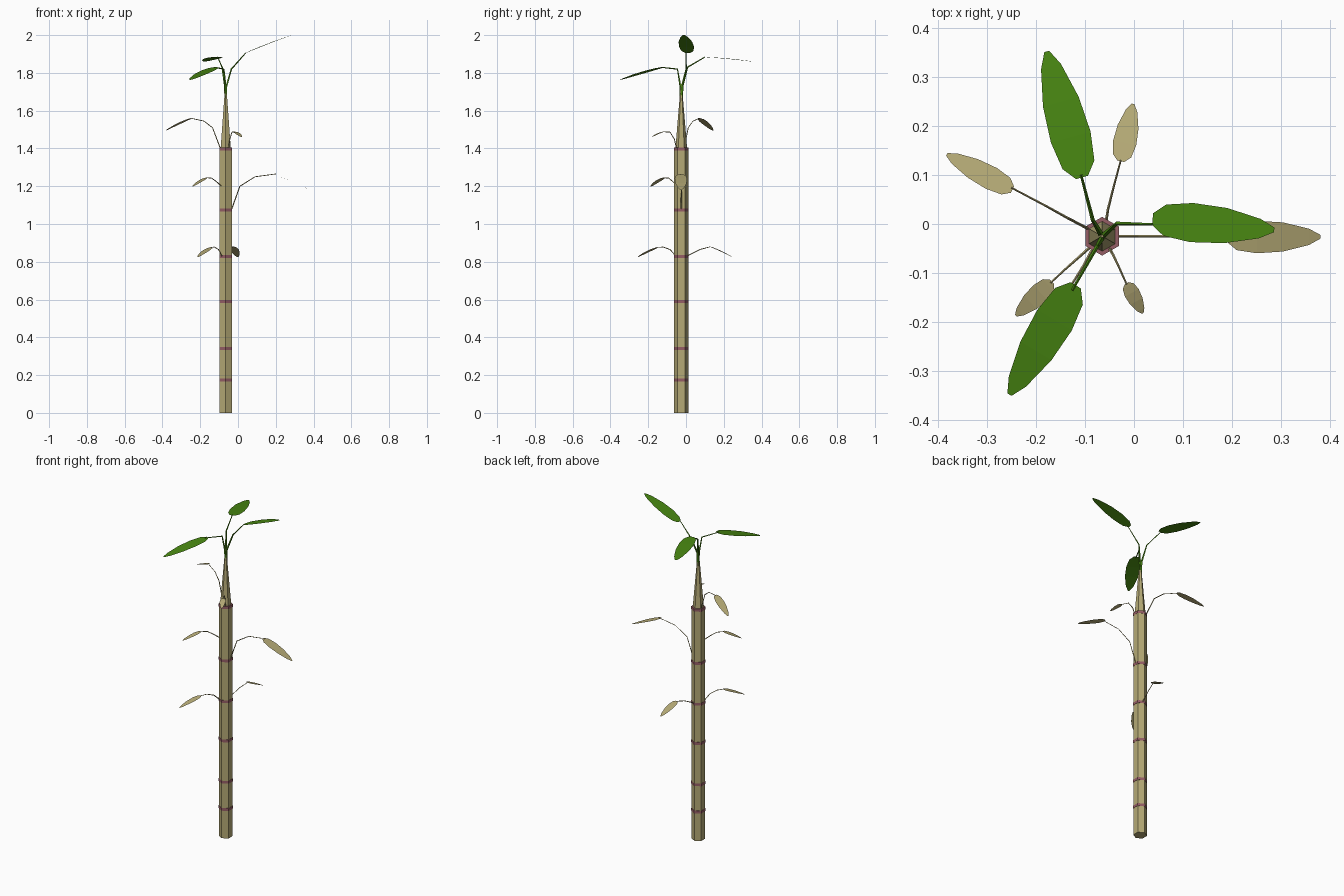
import bpy, bmesh, math
from mathutils import Vector

CX, CY = -0.065, -0.025


def material(name, rgb):
    m = bpy.data.materials.new(name)
    m.diffuse_color = (*rgb, 1)
    return m


STRAW = material("straw", (0.46, 0.40, 0.18))
RING = material("ring", (0.30, 0.11, 0.13))
GREEN = material("green", (0.065, 0.24, 0.006))


def add_mesh(name, bm, mat):
    me = bpy.data.meshes.new(name)
    bm.to_mesh(me)
    bm.free()
    me.materials.append(mat)
    ob = bpy.data.objects.new(name, me)
    bpy.context.collection.objects.link(ob)
    return ob


def hex_prism(name, z0, z1, r0, r1, mat):
    bpy.ops.mesh.primitive_cone_add(vertices=6, radius1=r0, radius2=r1, depth=z1 - z0,
                                    location=(CX, CY, (z0 + z1) / 2))
    ob = bpy.context.object
    ob.name = name
    ob.data.materials.append(mat)


def petiole(name, pts, r0, r1, mat):
    # thin tapered four-sided stem along a polyline
    bm = bmesh.new()
    pts = [Vector(p) for p in pts]
    rings = []
    for i, p in enumerate(pts):
        d = (pts[min(i + 1, len(pts) - 1)] - pts[max(i - 1, 0)]).normalized()
        side = d.cross(Vector((0, 0, 1))).normalized()
        up = side.cross(d)
        r = r0 + (r1 - r0) * i / (len(pts) - 1)
        rings.append([bm.verts.new(p + (side * math.cos(a) + up * math.sin(a)) * r)
                      for a in (k * math.pi / 2 for k in range(4))])
    for a, b in zip(rings, rings[1:]):
        for k in range(4):
            bm.faces.new((a[k], a[(k + 1) % 4], b[(k + 1) % 4], b[k]))
    bm.faces.new(rings[0])
    bm.faces.new(rings[-1])
    bmesh.ops.recalc_face_normals(bm, faces=bm.faces)
    add_mesh(name, bm, mat)


PROFILE = [(0, 0.3), (0.1, 0.8), (0.32, 1), (0.6, 0.9), (0.88, 0.5), (1, 0.12)]


def blade(name, base, tip, half, mat):
    # flat leaf blade with a blunt base and rounded tip
    bm = bmesh.new()
    base, tip = Vector(base), Vector(tip)
    side = (tip - base).cross(Vector((0, 0, 1))).normalized() * half
    rows = []
    for t, w in PROFILE:
        c = base.lerp(tip, t) + Vector((0, 0, 0.012 * t * (1 - t)))
        rows.append((bm.verts.new(c + side * w), bm.verts.new(c - side * w)))
    for a, b in zip(rows, rows[1:]):
        bm.faces.new((a[0], b[0], b[1], a[1]))
    add_mesh(name, bm, mat)


# stalk, node rings and tapering tip
hex_prism("stalk", 0, 1.40, 0.038, 0.038, STRAW)
for i, z in enumerate((0.175, 0.34, 0.59, 0.828, 1.075, 1.397)):
    hex_prism(f"node_ring_{i + 1}", z - 0.008, z + 0.008, 0.0395, 0.0395, RING)
hex_prism("stalk_tip", 1.40, 1.74, 0.031, 0.003, STRAW)

# leaves: petiole path, blade base, blade tip, blade half width
green = [
    ([(CX, CY, 1.62), (-0.061, -0.022, 1.73), (-0.035, 0.001, 1.82), (0.04, -0.001, 1.905)],
     (0.038, 0.010, 1.905), (0.286, -0.012, 2.0), 0.040),
    ([(CX, CY, 1.62), (-0.069, -0.018, 1.73), (-0.084, 0.008, 1.83), (-0.108, 0.10, 1.884)],
     (-0.106, 0.095, 1.884), (-0.178, 0.352, 1.86), 0.042),
    ([(CX, CY, 1.62), (-0.066, -0.030, 1.73), (-0.075, -0.045, 1.82), (-0.126, -0.135, 1.83)],
     (-0.119, -0.125, 1.83), (-0.254, -0.348, 1.763), 0.041),
]
dry = [
    # large right
    ([(-0.035, CY, 1.075), (0.01, CY, 1.20), (0.09, CY, 1.25), (0.20, -0.027, 1.265)],
     (0.19, -0.027, 1.264), (0.38, -0.026, 1.18), 0.033),
    # high left back
    ([(-0.093, -0.01, 1.40), (-0.135, 0.012, 1.51), (-0.18, 0.037, 1.545), (-0.25, 0.074, 1.56)],
     (-0.248, 0.070, 1.56), (-0.382, 0.142, 1.495), 0.024),
    # low back
    ([(-0.057, 0.005, 0.83), (-0.053, 0.03, 0.843), (-0.042, 0.074, 0.865), (-0.027, 0.13, 0.88)],
     (-0.027, 0.128, 0.88), (-0.002, 0.245, 0.825), 0.024),
    # middle front left
    ([(-0.087, -0.045, 1.20), (-0.115, -0.07, 1.225), (-0.14, -0.092, 1.243), (-0.17, -0.12, 1.245)],
     (-0.167, -0.118, 1.245), (-0.241, -0.187, 1.198), 0.021),
    # low front left
    ([(-0.085, -0.052, 0.83), (-0.103, -0.085, 0.865), (-0.125, -0.12, 0.878), (-0.145, -0.155, 0.876)],
     (-0.143, -0.152, 0.876), (-0.213, -0.255, 0.825), 0.022),
    # high front right
    ([(-0.05, -0.05, 1.40), (-0.043, -0.062, 1.45), (-0.032, -0.085, 1.487), (-0.015, -0.123, 1.488)],
     (-0.015, -0.121, 1.488), (0.018, -0.182, 1.46), 0.016),
]
for kind, leaves, r0, r1, mat in (("green", green, 0.007, 0.0025, GREEN),
                                  ("dry", dry, 0.003, 0.0018, STRAW)):
    for i, (path, base, tip, half) in enumerate(leaves):
        petiole(f"{kind}_leaf_stem_{i + 1}", path, r0, r1, mat)
        blade(f"{kind}_leaf_blade_{i + 1}", base, tip, half, mat)
